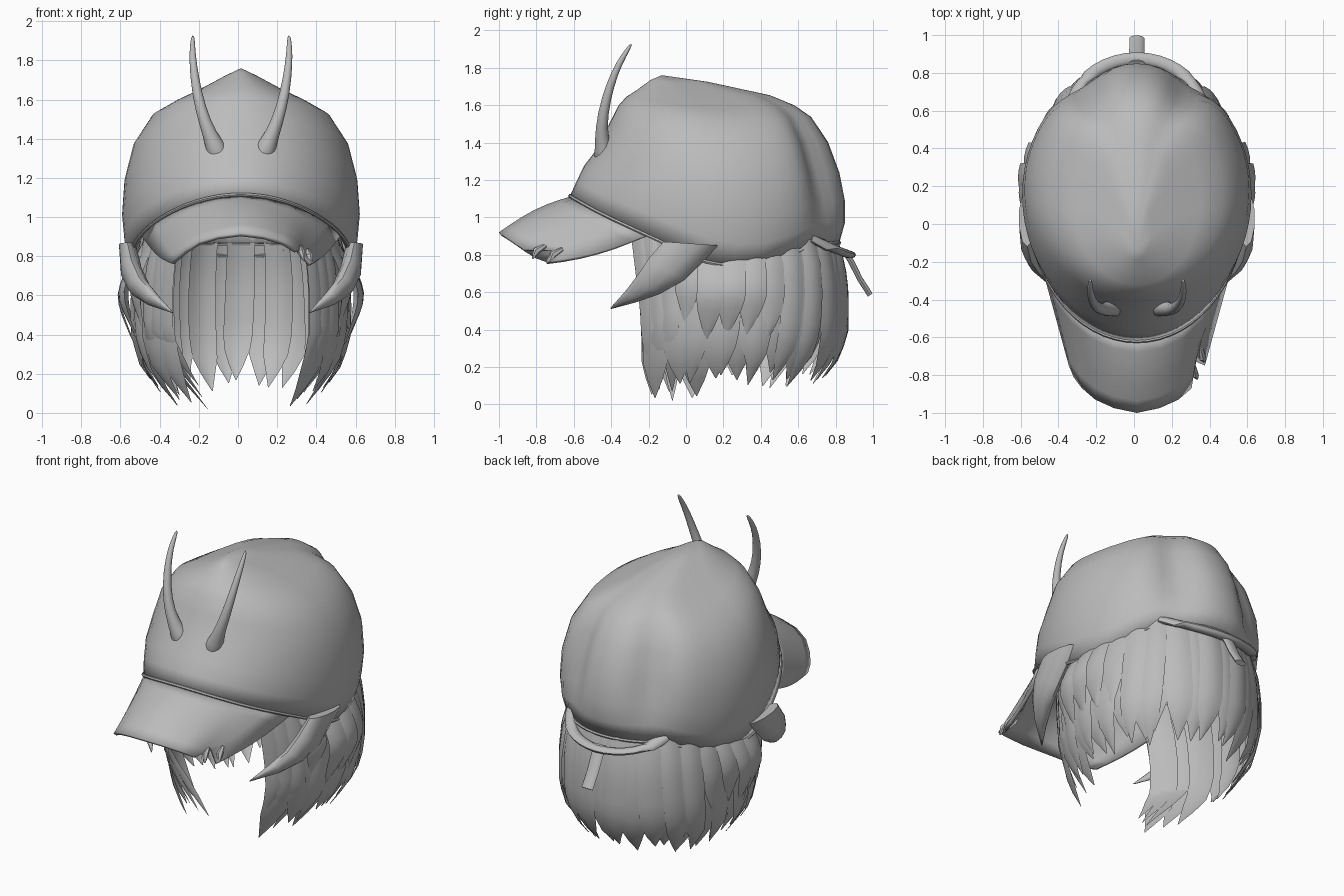
import bpy, bmesh, math, random
from mathutils import Vector

random.seed(4)
if "Cube" in bpy.data.objects:
    bpy.data.objects.remove(bpy.data.objects["Cube"], do_unlink=True)

CX = 0.015  # symmetry plane of the model
grey = bpy.data.materials.new("plain_grey")
grey.use_nodes = True
grey.diffuse_color = (0.5, 0.5, 0.5, 1)
grey.node_tree.nodes["Principled BSDF"].inputs["Base Color"].default_value = (0.5, 0.5, 0.5, 1)


def interp(table, v):
    """Piecewise linear lookup in ascending (key, value) pairs."""
    if v <= table[0][0]:
        return table[0][1]
    for (a, p), (b, q) in zip(table, table[1:]):
        if v <= b:
            return p + (q - p) * (v - a) / (b - a)
    return table[-1][1]


def loft(name, rows, closed=False, caps=False, thick=0, angle=50, soft=0):
    """Skin a grid of points, row by row."""
    bm = bmesh.new()
    grid = [[bm.verts.new(p) for p in row] for row in rows]
    n = len(rows[0])
    for a, b in zip(grid, grid[1:]):
        for i in range(n if closed else n - 1):
            j = (i + 1) % n
            bm.faces.new((a[i], a[j], b[j], b[i]))
    if caps:
        bm.faces.new(grid[0])
        bm.faces.new(grid[-1])
    bmesh.ops.remove_doubles(bm, verts=bm.verts, dist=0.0005)
    bmesh.ops.recalc_face_normals(bm, faces=bm.faces)
    mesh = bpy.data.meshes.new(name)
    bm.to_mesh(mesh)
    bm.free()
    mesh.materials.append(grey)
    ob = bpy.data.objects.new(name, mesh)
    bpy.context.collection.objects.link(ob)
    for o in bpy.context.selected_objects:
        o.select_set(False)
    ob.select_set(True)
    bpy.context.view_layer.objects.active = ob
    bpy.ops.object.shade_smooth_by_angle(angle=math.radians(angle))
    if soft:
        ob.modifiers.new("soft", 'SUBSURF').levels = soft
        ob.modifiers["soft"].render_levels = soft
    if thick:
        m = ob.modifiers.new("thickness", 'SOLIDIFY')
        m.thickness, m.offset = thick, -1
    return ob


def tube(name, path, radii, flat=1.0, sides=10, soft=0):
    """Tapered tube; flat scales the section across its second axis."""
    pts = [Vector(p) for p in path]
    rows = []
    for i, p in enumerate(pts):
        d = (pts[min(i + 1, len(pts) - 1)] - pts[max(i - 1, 0)]).normalized()
        u = d.cross(Vector((0, 1, 0.3)) if abs(d.x) < 0.7 else Vector((0, 0, 1))).normalized()
        v = d.cross(u)
        rows.append([p + radii[i] * (u * math.cos(a) + v * flat * math.sin(a))
                     for a in (2 * math.pi * k / sides for k in range(sides))])
    return loft(name, rows, closed=True, caps=True, soft=soft)


# Cap crown: rings from the rim up to the peak (height share, front y, back y, half width)
RIM = [(-.62, 1.115), (-.57, 1.085), (-.47, 1.03), (-.4, .995), (-.13, .87), (.1, .765),
       (.25, .735), (.4, .74), (.55, .79), (.7, .86), (.84, .865)]
RINGS = [(0, -.62, .82, .57), (.12, -.585, .85, .595), (.25, -.545, .85, .607),
         (.42, -.46, .82, .595), (.6, -.41, .76, .55), (.75, -.36, .67, .455),
         (.82, -.32, .58, .34), (.88, -.26, .45, .22), (.96, -.19, .12, .08), (1, -.13, -.13, 0)]
PEAK = 1.76


def crown_point(ring, a):
    share, front, back, half = ring
    rim = interp(RIM, .105 - .725 * math.cos(a))
    # folds either side of a raised back ridge
    off = abs(abs(math.degrees(a) - 180) - 28)
    dent = 1 - .13 * math.exp(-(off / 12) ** 2) * math.sin(math.pi * share)
    return (CX + half * dent * math.sin(a),
            (front + back) / 2 - (back - front) / 2 * dent * math.cos(a),
            rim + (PEAK - rim) * share)


angles = [2 * math.pi * k / 60 for k in range(60)]
loft("cap_crown", [[crown_point(r, a) for a in angles] for r in RINGS], closed=True, thick=.02)

# Rolled hem following the cap rim
hem = []
for a in angles + angles[:1]:
    x, y, z = crown_point(RINGS[0], a)
    out = Vector((x - CX, y - .1, 0)).normalized()
    hem.append([Vector((x, y, z)) + .01 * (out * math.cos(t) + Vector((0, 0, math.sin(t))))
                for t in (k * math.pi / 3 for k in range(6))])
loft("cap_hem", hem, closed=True)

# Visor: from the rim to a drooping lip, torn near one corner
LIP = [(0, -1.0, .92), (.12, -.975, .905), (.22, -.93, .875), (.29, -.87, .83),
       (.335, -.81, .79), (.36, -.75, .765)]
N = len(LIP) - 1
rows = []
for k in range(-N, N + 1):
    s = abs(k) / N
    side = -1 if k < 0 else 1
    a = s * 1.12
    inner = Vector((.565 * math.sin(a), .105 - .72 * math.cos(a), 0))
    inner.z = interp(RIM, inner.y)
    lip = Vector(LIP[abs(k)])
    if k == N - 1:
        lip += Vector((-.03, .09, .035))
    row = []
    for i in range(7):
        t = i / 6
        p = inner.lerp(lip, t)
        p.z += math.sin(math.pi * t) * (.025 - .05 * s)
        row.append((CX + side * p.x, p.y, p.z))
    rows.append(row)
loft("visor", rows, thick=.022)
for i, (x, y, z) in enumerate([(.325, -.8, .82), (.365, -.71, .8)]):
    tube("visor_tear_%d" % i, [(x - .01, y + .05, z + .03), (x, y, z), (x + .01, y - .02, z - .04)],
         [.012, .02, .005], sides=6)

for side, label in ((1, "left"), (-1, "right")):
    # Slim upright horn with a flared root
    horn = [(.1, -.42, 1.28), (.135, -.445, 1.37), (.185, -.455, 1.48), (.225, -.43, 1.63),
            (.245, -.38, 1.78), (.248, -.33, 1.87), (.245, -.29, 1.93)]
    tube(label + "_horn", [(CX + side * x, y, z) for x, y, z in horn],
         [.085, .045, .033, .027, .02, .015, .008], soft=1)

    # Broad tusk by the ear: upper and lower edge (y, z), centre x, half thickness
    rows = []
    for uy, uz, ly, lz, x, w in [(-.12, .87, .18, .85, .58, .045), (-.2, .78, -.01, .665, .56, .055),
                                 (-.26, .69, -.14, .59, .52, .055), (-.32, .61, -.27, .545, .45, .04),
                                 (-.405, .515, -.4, .51, .35, .004)]:
        c, h = Vector((x, (uy + ly) / 2, (uz + lz) / 2)), Vector((0, (uy - ly) / 2, (uz - lz) / 2))
        ring = [c + h * math.cos(t) + Vector((w * math.sin(t), 0, 0))
                for t in (k * math.pi / 5 for k in range(10))]
        rows.append([(CX + side * p.x, p.y, p.z) for p in ring])
    loft(label + "_tusk", rows, closed=True, caps=True)

# Rear strap and its hanging end
strap = []
for k in range(-8, 9):
    u = k / 8
    strap.append((CX + .35 * math.sin(u * 1.3), .65 + .225 * math.cos(u * 1.5), .8 + .09 * u * u))
tube("rear_strap", strap, [.034] * 17, flat=.6)
tube("strap_end", [(CX, .85, .82), (CX, .885, .76), (CX, .93, .67), (CX, .985, .585)],
     [.042, .042, .04, .04], flat=.4)

# Hair: every lock hugs a bowl that narrows toward the tips
WIDTH = [(0, .58), (.1, .74), (.25, .93), (.4, 1.0), (.6, 1.0), (.75, .97), (.85, .92), (1, .86)]
FRONT = [(0, .98), (.5, 1.02), (.9, 1.12)]


def hair_point(phi, z, grow, pull):
    r = interp(WIDTH, z) * grow
    x = .55 * math.sin(phi) * r
    y = .62 * math.cos(phi)
    y *= r if y > 0 else interp(FRONT, z)
    return CX + x * (1 - pull * max(0, .4 - z)), .25 + y, z


def lock(name, deg, half, top, tip, grow=1.0, flare=0.0, pull=0.0, lean=0.0):
    rows, steps = [], 10
    for i in range(steps + 1):
        t = i / steps
        z = top + (tip - top) * t
        w = half * min(1, (z - tip) / .18 + .01) ** .75
        g = grow + flare * math.sin(math.pi * t) ** 1.5
        row = []
        for c in (-1, -.5, 0, .5, 1):
            phi = math.radians(deg + lean * t * t + w * c)
            row.append(hair_point(phi, z, g + .02 * (1 - c * c) * (1 - t * .5), pull))
        rows.append(row)
    return loft(name, rows, angle=60)


# Main layer all round, open at the face
for i, deg in enumerate(range(-132, 133, 11)):
    tip = random.uniform(.08, .18) if abs(deg) < 100 else random.uniform(.03, .13)
    lock("hair_lock_%02d" % i, deg, 8, .95, tip, grow=.98 + .015 * (i % 2), lean=random.uniform(-4, 4))

for side, label in ((1, "left"), (-1, "right")):
    # Outer side layer, shorter and puffed out over the ears
    for i, deg in enumerate((70, 80, 90, 100, 111)):
        puff = (.03, .09, .13, .14, .07)[i]
        lock("%s_side_lock_%d" % (label, i), side * deg, 6.5, .86, random.uniform(.3, .44),
             grow=1.0, flare=puff, lean=side * 3)
    # Long locks tucked under the cap
    for i, deg in enumerate((45, 58, 74, 90, 106)):
        lock("%s_under_lock_%d" % (label, i), side * deg, 6, .92, random.uniform(.08, .2), grow=1.01,
             lean=side * 6)
    # Face framing strands sweeping inward
    for i, deg in enumerate((122, 130, 137)):
        lock("%s_face_lock_%d" % (label, i), side * deg, 4.5, .93, .02 + .06 * i + (.05 if side > 0 else 0),
             grow=1.02, pull=1.1 if side < 0 else .4)
